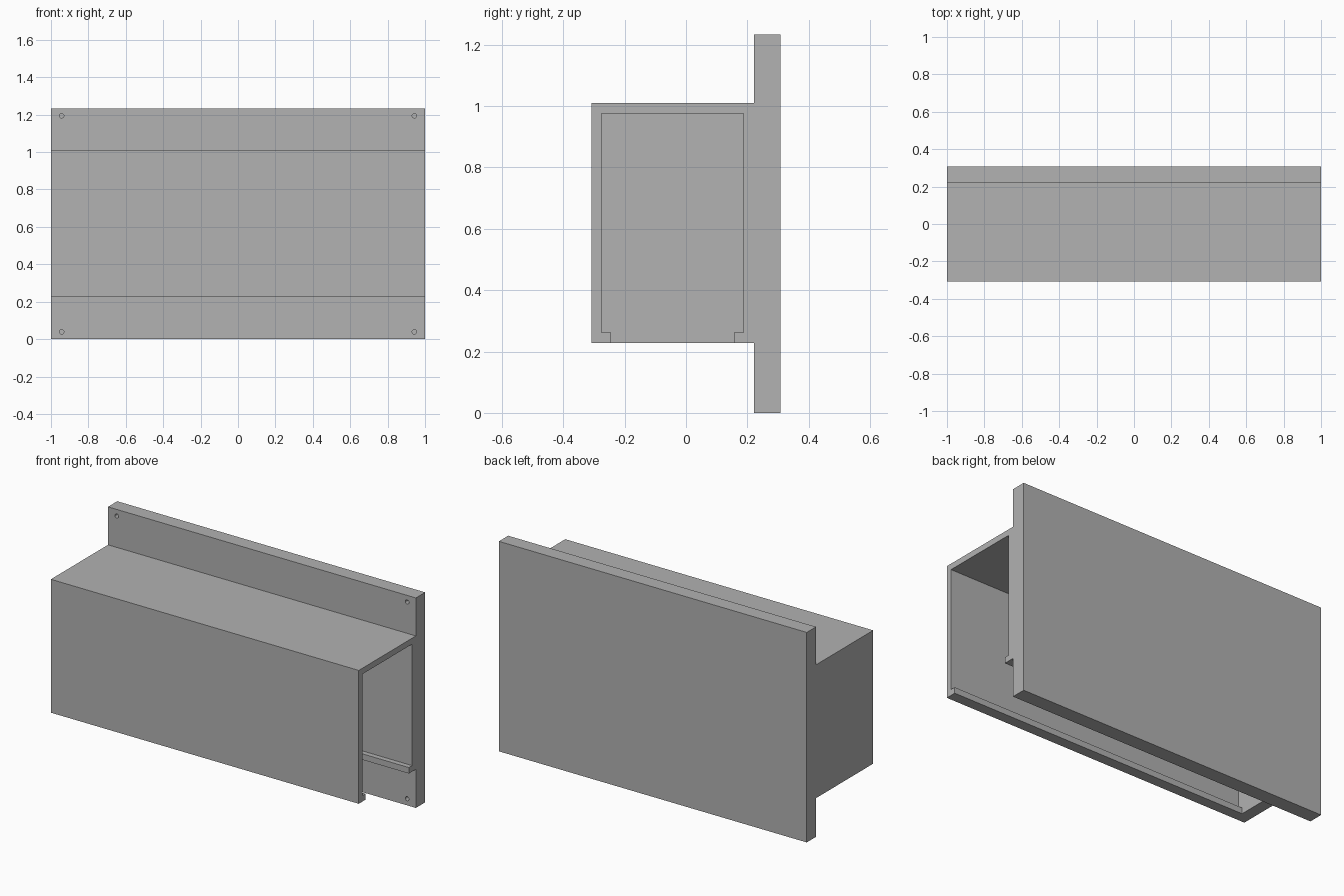
import bpy, bmesh
from mathutils import Matrix, Vector

cube = bpy.data.objects.get("Cube")
if cube:
    bpy.data.objects.remove(cube, do_unlink=True)

GREY = (0.445, 0.445, 0.445, 1)
grey = bpy.data.materials.new("plain grey")
grey.use_nodes = True
grey.diffuse_color = GREY
grey.node_tree.nodes["Principled BSDF"].inputs["Base Color"].default_value = GREY


def finish(name, bm):
    bmesh.ops.recalc_face_normals(bm, faces=bm.faces)
    mesh = bpy.data.meshes.new(name)
    bm.to_mesh(mesh)
    bm.free()
    mesh.materials.append(grey)
    obj = bpy.data.objects.new(name, mesh)
    bpy.context.collection.objects.link(obj)
    return obj


def extrude_profile(name, points, x0, x1):
    """Sweep a (y, z) outline along x."""
    bm = bmesh.new()
    face = bm.faces.new([bm.verts.new((x0, y, z)) for y, z in points])
    moved = bmesh.ops.extrude_face_region(bm, geom=[face])["geom"]
    verts = [v for v in moved if isinstance(v, bmesh.types.BMVert)]
    bmesh.ops.translate(bm, verts=verts, vec=Vector((x1 - x0, 0, 0)))
    return finish(name, bm)


# Main measurements
FRONT, PLATE, BACK = -0.308, 0.222, 0.308
LOW, HIGH, TOP = 0.227, 1.01, 1.233

# Housing and mounting plate in one solid
housing = extrude_profile("housing_with_mounting_plate", [
    (FRONT, LOW), (PLATE, LOW), (PLATE, 0), (BACK, 0),
    (BACK, TOP), (PLATE, TOP), (PLATE, HIGH), (FRONT, HIGH)], -1, 1)

# Channel open at one end and below, leaving two lips along the bottom
IN_F, IN_B, LIP, LIP_TOP, CEIL = -0.275, 0.187, 0.03, 0.262, 0.975
channel = extrude_profile("channel_cutter", [
    (IN_F, LIP_TOP), (IN_F, CEIL), (IN_B, CEIL), (IN_B, LIP_TOP),
    (IN_B - LIP, LIP_TOP), (IN_B - LIP, LOW - 0.1),
    (IN_F + LIP, LOW - 0.1), (IN_F + LIP, LIP_TOP)], -0.932, 1.1)

# Blind screw holes near the plate corners
bm = bmesh.new()
for x in (-0.943, 0.943):
    for z in (0.039, TOP - 0.039):
        place = Matrix.Translation((x, PLATE, z)) @ Matrix.Rotation(1.5708, 4, "X")
        bmesh.ops.create_cone(bm, cap_ends=True, segments=24, radius1=0.012,
                              radius2=0.012, depth=0.12, matrix=place)
holes = finish("screw_hole_cutter", bm)

# Cut, then bake the result and drop the cutters
for cutter in (channel, holes):
    cutter.hide_render = True
    mod = housing.modifiers.new(cutter.name, "BOOLEAN")
    mod.operation = "DIFFERENCE"
    mod.solver = "EXACT"
    mod.object = cutter
bpy.context.view_layer.objects.active = housing
for mod in list(housing.modifiers):
    bpy.ops.object.modifier_apply(modifier=mod.name)
for cutter in (channel, holes):
    bpy.data.objects.remove(cutter, do_unlink=True)
